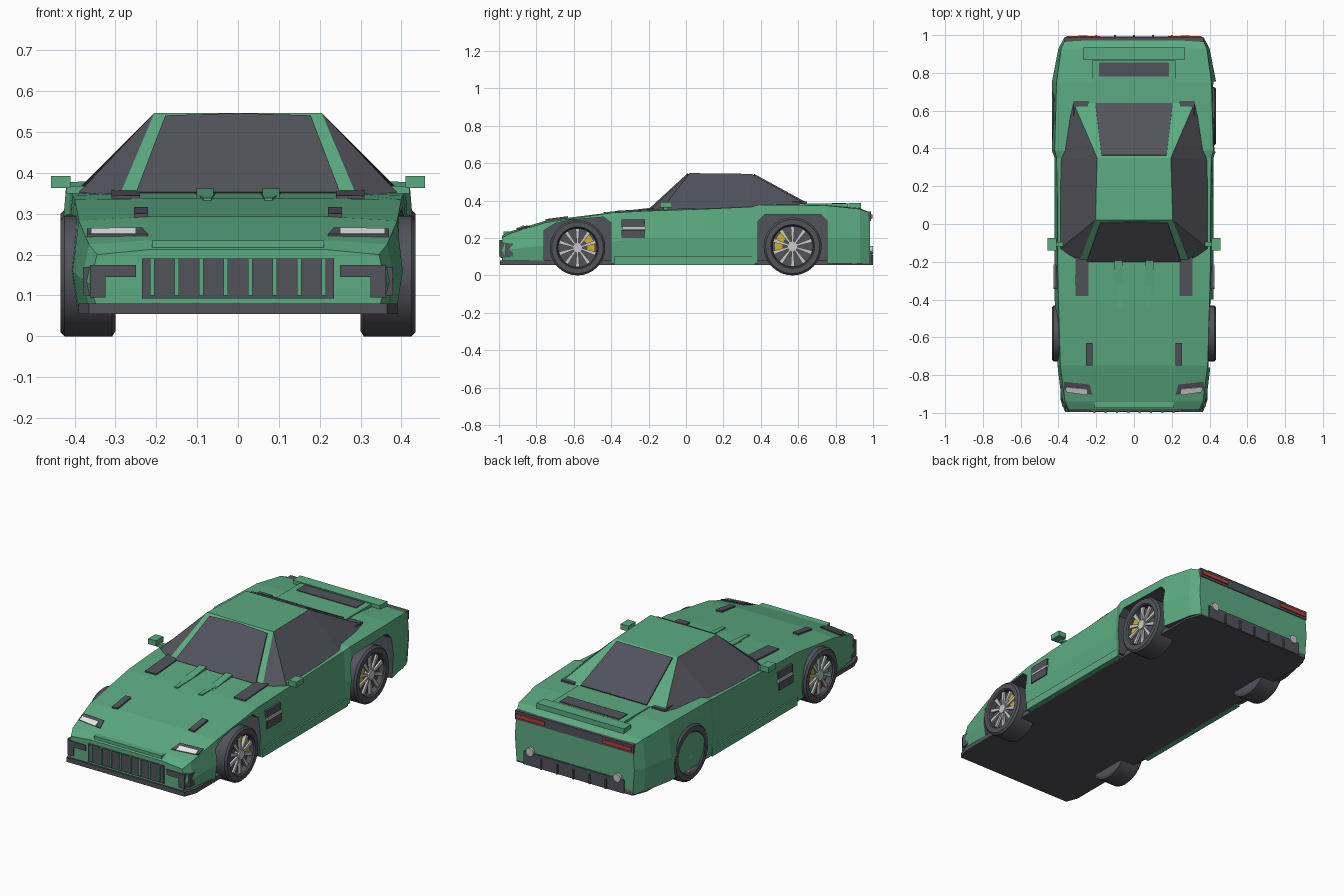
import bpy, bmesh, math
from mathutils import Vector, Matrix

if "Cube" in bpy.data.objects:
    bpy.data.objects.remove(bpy.data.objects["Cube"])


def mat(name, r, g, b):
    m = bpy.data.materials.new(name)
    m.diffuse_color = (r, g, b, 1)
    m.use_nodes = True
    m.node_tree.nodes["Principled BSDF"].inputs["Base Color"].default_value = m.diffuse_color
    return m


GREEN = mat("green_paint", 0.105, 0.41, 0.22)
DARK = mat("dark_grey", 0.085, 0.087, 0.105)
SILVER = mat("silver", 0.58, 0.58, 0.58)
WHITE = mat("lamp_white", 0.85, 0.85, 0.85)
RED = mat("tail_red", 0.5, 0.05, 0.045)
YELLOW = mat("caliper_yellow", 0.62, 0.45, 0.03)


def finish(name, bm, *mats, mirror=False):
    if mirror:
        dup = bmesh.ops.duplicate(bm, geom=bm.verts[:] + bm.edges[:] + bm.faces[:])["geom"]
        for v in dup:
            if isinstance(v, bmesh.types.BMVert):
                v.co.x = -v.co.x
    bmesh.ops.recalc_face_normals(bm, faces=bm.faces)
    me = bpy.data.meshes.new(name)
    bm.to_mesh(me)
    bm.free()
    for m in mats:
        me.materials.append(m)
    ob = bpy.data.objects.new(name, me)
    bpy.context.collection.objects.link(ob)
    return ob


def add_prism(bm, pts, off):
    """Polygon pts extruded by the vector off."""
    a = [bm.verts.new(p) for p in pts]
    b = [bm.verts.new(Vector(p) + Vector(off)) for p in pts]
    n = len(pts)
    faces = [bm.faces.new(a), bm.faces.new(b[::-1])]
    return faces + [bm.faces.new((a[i], a[(i + 1) % n], b[(i + 1) % n], b[i])) for i in range(n)]


def prism(name, pts, off, m, mirror=False):
    bm = bmesh.new()
    add_prism(bm, pts, off)
    return finish(name, bm, m, mirror=mirror)


def add_box(bm, x0, x1, y0, y1, z0, z1):
    add_prism(bm, [(x0, y0, z0), (x1, y0, z0), (x1, y1, z0), (x0, y1, z0)], (0, 0, z1 - z0))


def boxes(name, m, dims, mirror=False):
    bm = bmesh.new()
    for d in dims:
        add_box(bm, *d)
    return finish(name, bm, m, mirror=mirror)


# Body shell: lofted cross-sections (y, bottom x, mid x, mid z, shoulder x, z, deck x, z)
SECTIONS = [
    (-.985, .345, .362, .13, .345, .200, .22, .212),
    (-.94, .365, .382, .14, .365, .225, .22, .235),
    (-.75, .39, .405, .16, .39, .283, .22, .293),
    (-.40, .41, .42, .18, .40, .335, .22, .337),
    (-.20, .41, .42, .20, .405, .345, .28, .350),
    (.10, .41, .42, .20, .405, .355, .28, .358),
    (.35, .41, .42, .20, .41, .367, .28, .368),
    (.39, .425, .435, .20, .42, .378, .30, .380),
    (.75, .425, .435, .20, .41, .374, .25, .378),
    (.93, .39, .40, .20, .385, .355, .25, .360),
    (.985, .36, .37, .20, .36, .332, .25, .335),
]
bm = bmesh.new()
rings = []
for y, xb, xm, zm, xt, zt, xi, zi in SECTIONS:
    half = [(xb, .065), (xm, zm), (xt, zt), (xi, zi)]
    ring = half + [(-x, z) for x, z in half[::-1]]
    rings.append([bm.verts.new((x, y, z)) for x, z in ring])
for a, b in zip(rings, rings[1:]):
    for i in range(8):
        j = (i + 1) % 8
        f = bm.faces.new((a[i], a[j], b[j], b[i]))
        f.material_index = 1 if i == 7 else 0
bm.faces.new(rings[0])
bm.faces.new(rings[-1])
body = finish("body_shell", bm, GREEN, DARK)

# Wheel wells cut out of the shell, lined in dark grey
bm = bmesh.new()
front_arch = [(-.76, -.05), (-.76, .24), (-.70, .278), (-.62, .297), (-.44, .312), (-.40, .28), (-.40, -.05)]
rear_arch = [(.385, -.05), (.385, .29), (.42, .325), (.72, .325), (.755, .29), (.755, -.05)]
for arch in (front_arch, rear_arch):
    add_prism(bm, [(.27, y, z) for y, z in arch], (.3, 0, 0))
for f in bm.faces:
    f.material_index = 1
cutter = finish("arch_cutter", bm, GREEN, DARK, mirror=True)
mod = body.modifiers.new("arches", 'BOOLEAN')
mod.object, mod.operation, mod.solver = cutter, 'DIFFERENCE', 'EXACT'
bpy.context.view_layer.objects.active = body
bpy.ops.object.modifier_apply(modifier=mod.name)
bpy.data.objects.remove(cutter)

# Floor plate with splitter, and sills
outline = [(.365, -.995), (.39, -.93), (.39, .90), (.36, .985)]
prism("floor_plate", [(x, y, .055) for x, y in outline] + [(-x, y, .055) for x, y in outline[::-1]],
      (0, 0, .025), DARK)
boxes("side_sill", GREEN, [(.39, .422, -.385, .37, .056, .10)], True)

# Cabin: painted roof and pillars, dark side glass
bm = bmesh.new()
P = {}
for k, co in dict(A=(.205, .02, .547), B=(.195, .35, .543), F=(.29, -.20, .345), S=(.39, -.13, .352),
                  T=(.39, .34, .362), Q=(.32, .64, .383), R=(.24, .64, .385)).items():
    P[k] = bm.verts.new(co)
    P[k.lower()] = bm.verts.new((-co[0], co[1], co[2]))
for key, idx in (("AaBb", 0), ("AaFf", 0), ("BbRr", 0)):
    w = [P[c] for c in key]
    bm.faces.new((w[0], w[1], w[3], w[2])).material_index = idx
for key, idx in (("FAS", 1), ("ABTS", 1), ("BTQ", 1), ("BQR", 0)):
    bm.faces.new([P[c] for c in key]).material_index = idx
    bm.faces.new([P[c] for c in key.lower()]).material_index = idx
bm.faces.new([P[c] for c in "FSTQRrqtsf"])
finish("cabin", bm, GREEN, DARK)

# Windscreen and rear window plates
prism("windscreen", [(-.25, -.197, .348), (.25, -.197, .348), (.178, .008, .536), (0, .014, .5415),
                     (-.178, .008, .536)], (0, -.005, .005), DARK)
prism("rear_window", [(-.172, .362, .5365), (.172, .362, .5365), (.205, .638, .386), (-.205, .638, .386)],
      (0, .003, .006), DARK)
prism("window_corner", [(.24, .648, .385), (.32, .648, .385), (.32, .46, .385), (.27, .46, .385)],
      (0, 0, .009), DARK, True)

# Bonnet details: ribs, cowl plates, vents
prism("bonnet_rib", [(.055, -.20, .345), (.105, -.20, .345), (.085, -.44, .333), (.065, -.44, .333),
                     (.055, -.20, .360)][:4], (0, 0, .006), GREEN, True)
prism("bonnet_ridge", [(.06, -.40, .335), (.06, -.19, .345), (.06, -.19, .362)], (.042, 0, 0), GREEN, True)
prism("cowl_plate", [(.24, -.38, .345), (.31, -.38, .344), (.31, -.17, .358), (.24, -.17, .358)],
      (0, 0, -.01), DARK, True)
prism("bonnet_vent", [(.22, -.75, .301), (.255, -.75, .300), (.255, -.63, .317), (.22, -.63, .317)],
      (0, 0, -.012), DARK, True)

# Headlights
prism("headlight_housing", [(.22, -.905, .250), (.37, -.88, .250), (.37, -.835, .264), (.235, -.85, .267)],
      (0, 0, -.014), DARK, True)
prism("headlight", [(.25, -.905, .249), (.36, -.888, .249), (.36, -.862, .262), (.25, -.872, .264)],
      (0, -.002, .003), WHITE, True)

# Nose: grille, bars, corner intakes
boxes("grille", DARK, [(-.235, .235, -.993, -.98, .092, .19)])
boxes("grille_bars", GREEN, [(x - .005, x + .005, -1.0, -.985, .10, .19) for x in (.03, .09, .15, .21)], True)
boxes("corner_intake", DARK, [(.25, .362, -.991, -.95, .145, .175), (.325, .362, -.991, -.95, .095, .175)], True)
boxes("intake_side", DARK, [(.35, .380, -.965, -.925, .10, .17)], True)
boxes("bonnet_lip", GREEN, [(-.21, .21, -.975, -.93, .216, .234)])

# Side vents and mirrors
boxes("side_vent", DARK, [(.39, .425, -.345, -.22, .20, .243), (.39, .420, -.345, -.22, .26, .30)], True)
boxes("side_vent_strip", SILVER, [(.39, .425, -.34, -.215, .245, .258)], True)
boxes("mirror", GREEN, [(.41, .458, -.14, -.075, .363, .393), (.37, .42, -.12, -.095, .35, .368)], True)

# Engine deck, louvre and spoiler
boxes("engine_deck", GREEN, [(-.22, .22, .63, .865, .36, .384)])
boxes("engine_louvre", DARK, [(-.185, .185, .78, .855, .38, .388)])
boxes("spoiler", GREEN, [(-.27, .27, .87, .935, .345, .386)])

# Tail: lamp panel, lamps, diffuser, exhausts
boxes("tail_panel", DARK, [(-.367, .367, .935, .990, .292, .341)])
boxes("tail_lamp", RED, [(.18, .357, .985, .996, .305, .327)], True)
boxes("diffuser", DARK, [(-.31, .31, .96, .993, .056, .13)])
boxes("diffuser_fins", DARK, [(x - .005, x + .005, .98, 1.0, .056, .11) for x in (-.2, -.1, 0, .1, .2)])
bm = bmesh.new()
bmesh.ops.create_cone(bm, cap_ends=True, segments=16, radius1=.023, radius2=.023, depth=.03,
                      matrix=Matrix.Translation((.27, .984, .135)) @ Matrix.Rotation(math.pi / 2, 4, 'X'))
finish("exhaust", bm, SILVER, mirror=True)


# Wheels: spun tyre, spokes, hub and caliper
def disc_point(x, y, z, r, a):
    return (x, y + r * math.cos(a), z + r * math.sin(a))


def wheel(tag, y, r, caliper_angle):
    k = r / .148
    bm = bmesh.new()
    prof = [(.30, 0), (.30, .135), (.308, .148), (.425, .148), (.435, .138), (.435, .112), (.428, .106),
            (.400, .104), (.400, 0)]
    vs = [bm.verts.new((x, y, r + q * k)) for x, q in prof]
    es = [bm.edges.new(p) for p in zip(vs, vs[1:])]
    bmesh.ops.spin(bm, geom=vs + es, cent=(0, y, r), axis=(1, 0, 0), angle=2 * math.pi, steps=32)
    bmesh.ops.remove_doubles(bm, verts=bm.verts, dist=.0005)
    tyre = finish(tag + "_tyre", bm, DARK, mirror=True)
    bpy.ops.object.select_all(action='DESELECT')
    tyre.select_set(True)
    bpy.context.view_layer.objects.active = tyre
    bpy.ops.object.shade_smooth_by_angle(angle=math.radians(30))
    bm = bmesh.new()
    for i in range(10):
        a = (i + .5) * math.tau / 10
        add_prism(bm, [disc_point(.412, y, r, q * k, a + d) for q, d in
                       ((.025, -.2), (.103, -.10), (.103, .10), (.025, .2))], (.012, 0, 0))
    add_prism(bm, [disc_point(.40, y, r, .026 * k, i * math.tau / 16) for i in range(16)], (.03, 0, 0))
    finish(tag + "_spokes", bm, SILVER, mirror=True)
    arc = [caliper_angle + math.radians(d) for d in (-36, -18, 0, 18, 36)]
    prism(tag + "_caliper", [disc_point(.398, y, r, .095 * k, a) for a in arc] +
          [disc_point(.398, y, r, .05 * k, a) for a in arc[::-1]], (.017, 0, 0), YELLOW, True)


wheel("front_wheel", -.58, .148, math.radians(20))
wheel("rear_wheel", .57, .155, math.radians(160))
